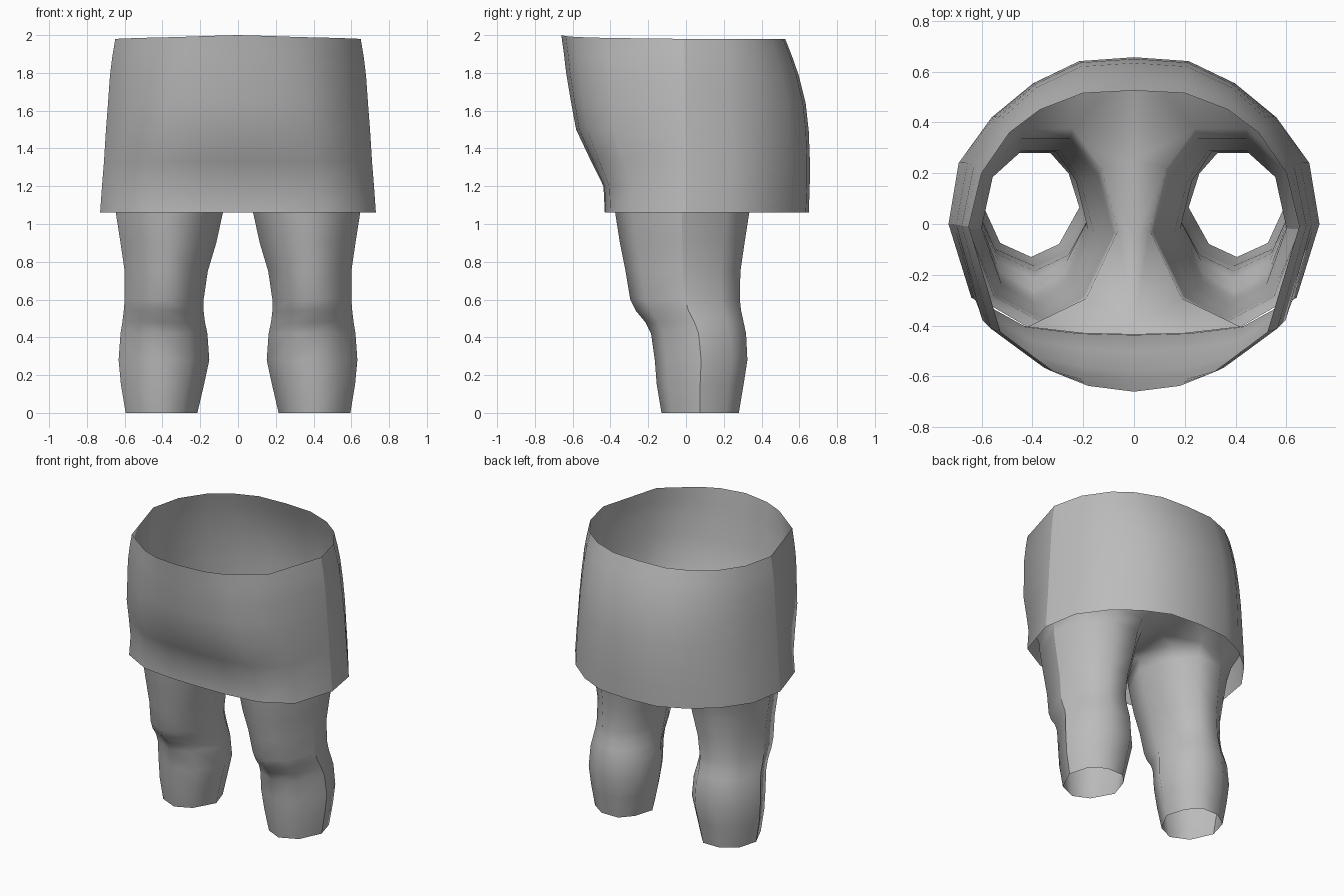
import bpy, bmesh

if "Cube" in bpy.data.objects:
    bpy.data.objects.remove(bpy.data.objects["Cube"])

cloth = bpy.data.materials.new("grey cloth")
cloth.diffuse_color = (0.5, 0.5, 0.5, 1)
cloth.use_nodes = True
cloth.node_tree.nodes["Principled BSDF"].inputs["Base Color"].default_value = cloth.diffuse_color


def half_object(name, bm, seam):
    """Turn a right-hand half into a mirrored, smooth object with a sharp side seam."""
    bmesh.ops.recalc_face_normals(bm, faces=bm.faces)
    # make the outer wall face outwards
    side = max(bm.faces, key=lambda f: f.calc_center_median().x)
    if side.normal.x < 0:
        bmesh.ops.reverse_faces(bm, faces=bm.faces)
    for f in bm.faces:
        f.smooth = True
    for e in bm.edges:
        if e.verts[0] in seam and e.verts[1] in seam:
            e.smooth = False
    mesh = bpy.data.meshes.new(name)
    bm.to_mesh(mesh)
    bm.free()
    mesh.materials.append(cloth)
    ob = bpy.data.objects.new(name, mesh)
    bpy.context.collection.objects.link(ob)
    mod = ob.modifiers.new("mirror", 'MIRROR')
    mod.use_clip = True
    mod.merge_threshold = 0.001
    return ob


def bridge(bm, a, b, closed=False):
    n = len(a)
    for i in range(n if closed else n - 1):
        j = (i + 1) % n
        bm.faces.new((a[i], a[j], b[j], b[i]))


# Skirt: half outlines of hem and waist, front centre to back centre
hem = [(0, -.43), (.22, -.425), (.44, -.40), (.64, -.29), (.73, 0),
       (.69, .24), (.56, .42), (.40, .55), (.22, .635), (0, .65)]
waist = [(0, -.66), (.18, -.637), (.31, -.585), (.525, -.425), (.65, -.01),
         (.60, .20), (.49, .36), (.37, .45), (.20, .515), (0, .525)]
# height, then blend from hem to waist for front, side and back
skirt_rows = [(1.06, 0, 0, 0), (1.2, .03, .12, -.04), (1.33, .31, .25, -.05),
              (1.5, .66, .38, 0), (1.65, .78, .52, .13), (1.8, .89, .65, .42),
              (1.9, .94, .8, .69), (2.0, 1, 1, 1)]
bm = bmesh.new()
prev, seam = None, set()
for z, front, side, back in skirt_rows:
    row = []
    for k, (h, w) in enumerate(zip(hem, waist)):
        ty = front if k < 4 else back
        if k == 4:
            ty = (front + back) / 2
        x = h[0] + (w[0] - h[0]) * side
        y = h[1] + (w[1] - h[1]) * ty
        drop = 0.02 * min(1, k / 4) * (z - 1.06) / 0.94
        row.append(bm.verts.new((x, y, z - drop)))
    if prev:
        bridge(bm, prev, row)
    seam.add(row[4])
    prev = row
half_object("skirt", bm, seam)

# Trousers: leg section scaled to inner, outer, front and back limits
section = [(1, 0), (.8, .66), (.28, 1), (-.4, 1), (-.78, .6),
           (-1, -.05), (-.58, -.75), (0, -1), (.64, -.73)]
leg_rows = [(0, .215, .595, -.13, .28), (.15, .18, .62, -.155, .305),
            (.28, .152, .632, -.165, .325), (.42, .162, .622, -.185, .318),
            (.48, .175, .612, -.215, .305), (.54, .182, .605, -.265, .292),
            (.6, .182, .60, -.295, .285), (.75, .16, .60, -.32, .288),
            (.9, .115, .622, -.35, .31), (1.06, .08, .647, -.375, .335),
            (1.14, .063, .657, -.388, .375)]
bm = bmesh.new()
prev, seam = None, set()
for z, inner, outer, front, back in leg_rows:
    cx, rx = (inner + outer) / 2, (outer - inner) / 2
    cy, ry = (front + back) / 2, (back - front) / 2
    row = [bm.verts.new((cx + u * rx, cy + v * ry, z)) for u, v in section]
    if prev:
        bridge(bm, prev, row, True)
    seam.add(row[0])
    prev = row
top = prev

# Crotch strip between the legs, running back to front
strip = [bm.verts.new(p) for p in
         [(0, .39, 1.17), (0, .25, 1.17), (0, -.05, 1.16), (0, -.40, 1.18)]]
bridge(bm, top[3:7], strip)

# Hips spread out to meet the skirt, front centre round to back centre
hips = [bm.verts.new(p) for p in
        [(0, -.435, 1.23), (.2, -.43, 1.23), (.42, -.405, 1.23),
         (.60, -.30, 1.23), (.70, .02, 1.24), (.645, .28, 1.24),
         (.50, .455, 1.24), (.2, .625, 1.24), (0, .64, 1.24)]]
lower = [strip[3], top[6], top[7], top[8], top[0], top[1], top[2], top[3], strip[0]]
bridge(bm, lower, hips)
half_object("trousers", bm, seam)
